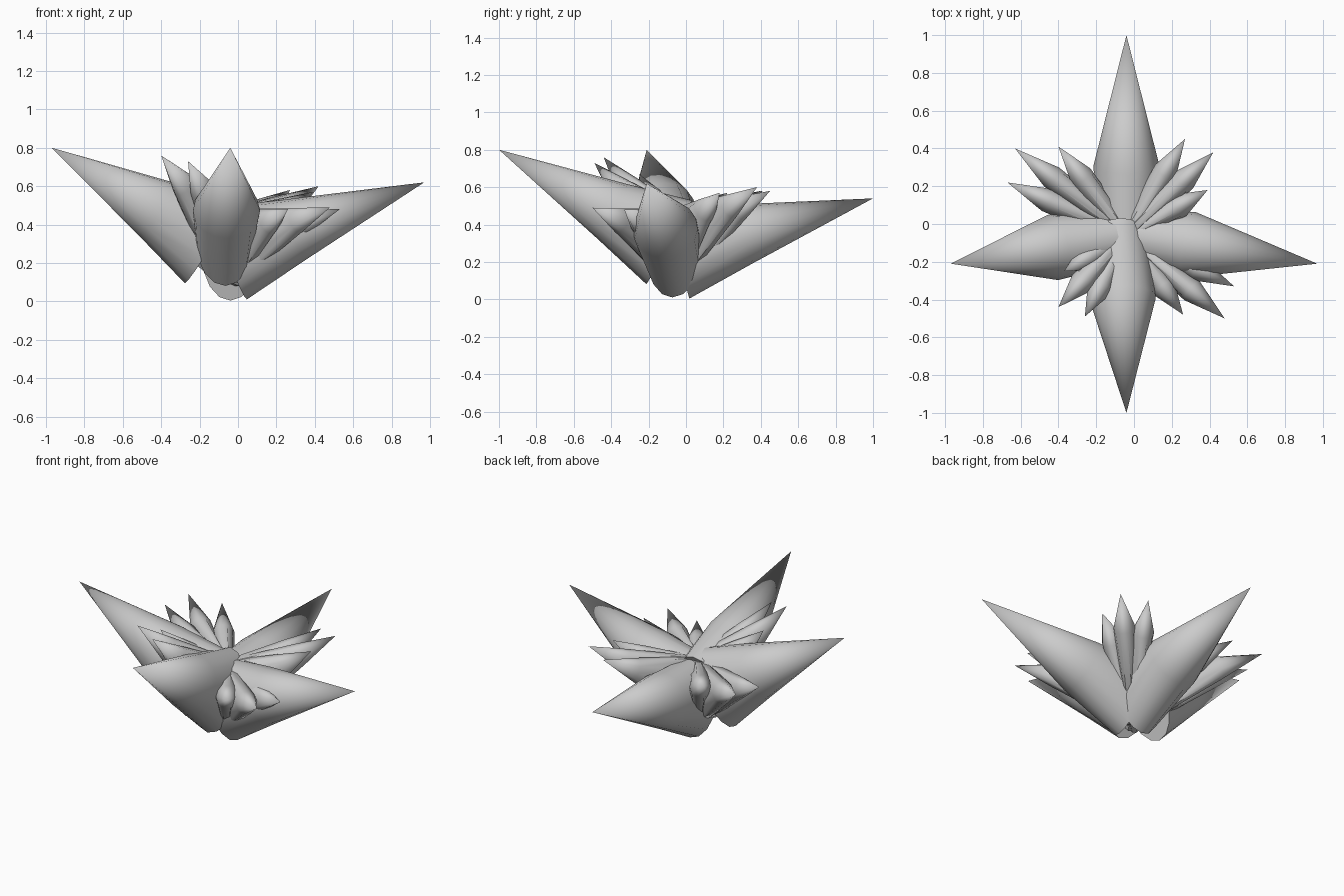
import bpy, bmesh, math
from mathutils import Vector

if "Cube" in bpy.data.objects:
    bpy.data.objects.remove(bpy.data.objects["Cube"])


def leaf(name, tip, root, rings, sides):
    """Pointed leaf; rings = (fraction from tip to root, half width, half height)."""
    tip, root = Vector(tip), Vector(root)
    axis = (root - tip).normalized()
    side = axis.cross(Vector((0, 0, 1))).normalized()
    up = side.cross(axis)
    bm = bmesh.new()
    apex = bm.verts.new(tip)
    loops = []
    for t, w, h in rings:
        c = tip + (root - tip) * t
        loops.append([bm.verts.new(c + side * w * math.cos(a) + up * h * math.sin(a))
                      for a in (2 * math.pi * i / sides for i in range(sides))])
    for i in range(sides):
        j = (i + 1) % sides
        bm.faces.new((apex, loops[0][i], loops[0][j]))
        for p, q in zip(loops, loops[1:]):
            bm.faces.new((p[i], q[i], q[j], p[j]))
    bm.faces.new(loops[-1])
    bmesh.ops.recalc_face_normals(bm, faces=bm.faces)
    me = bpy.data.meshes.new(name)
    bm.to_mesh(me)
    bm.free()
    ob = bpy.data.objects.new(name, me)
    bpy.context.collection.objects.link(ob)
    bpy.context.view_layer.objects.active = ob
    ob.select_set(True)
    bpy.ops.object.shade_smooth_by_angle(angle=math.radians(40))
    ob.select_set(False)


# four long outer leaves: tip, root centre
big = [(0.66, 0.175, 0.165), (1.0, 0.15, 0.255)]
for name, tip, root in [
    ("front_leaf", (-0.04, -1.0, 0.80), (-0.07, -0.09, 0.305)),
    ("back_leaf", (-0.04, 1.0, 0.54), (-0.04, -0.05, 0.25)),
    ("left_leaf", (-0.97, -0.21, 0.80), (-0.15, -0.08, 0.315)),
    ("right_leaf", (0.97, -0.21, 0.62), (-0.04, -0.06, 0.25)),
]:
    leaf(name, tip, root, big, 16)

# small leaves in the four gaps, three per gap, tails crossing below the centre
small = [(0.33, 0.064, 0.068), (1.0, 0.05, 0.21), (1.25, 0.045, 0.13)]
groups = {
    "front_left": [(-0.40, -0.44, 0.76), (-0.26, -0.49, 0.73), (-0.37, -0.25, 0.67)],
    "front_right": [(0.48, -0.50, 0.49), (0.53, -0.33, 0.48), (0.26, -0.48, 0.48)],
    "back_right": [(0.42, 0.38, 0.60), (0.27, 0.45, 0.58), (0.39, 0.18, 0.57)],
    "back_left": [(-0.63, 0.40, 0.58), (-0.67, 0.22, 0.57), (-0.40, 0.41, 0.58)],
}
for gap, tips in groups.items():
    for n, tip in enumerate(tips):
        leaf(f"small_leaf_{gap}_{n + 1}", tip, (-0.04, -0.06, 0.29), small, 10)
